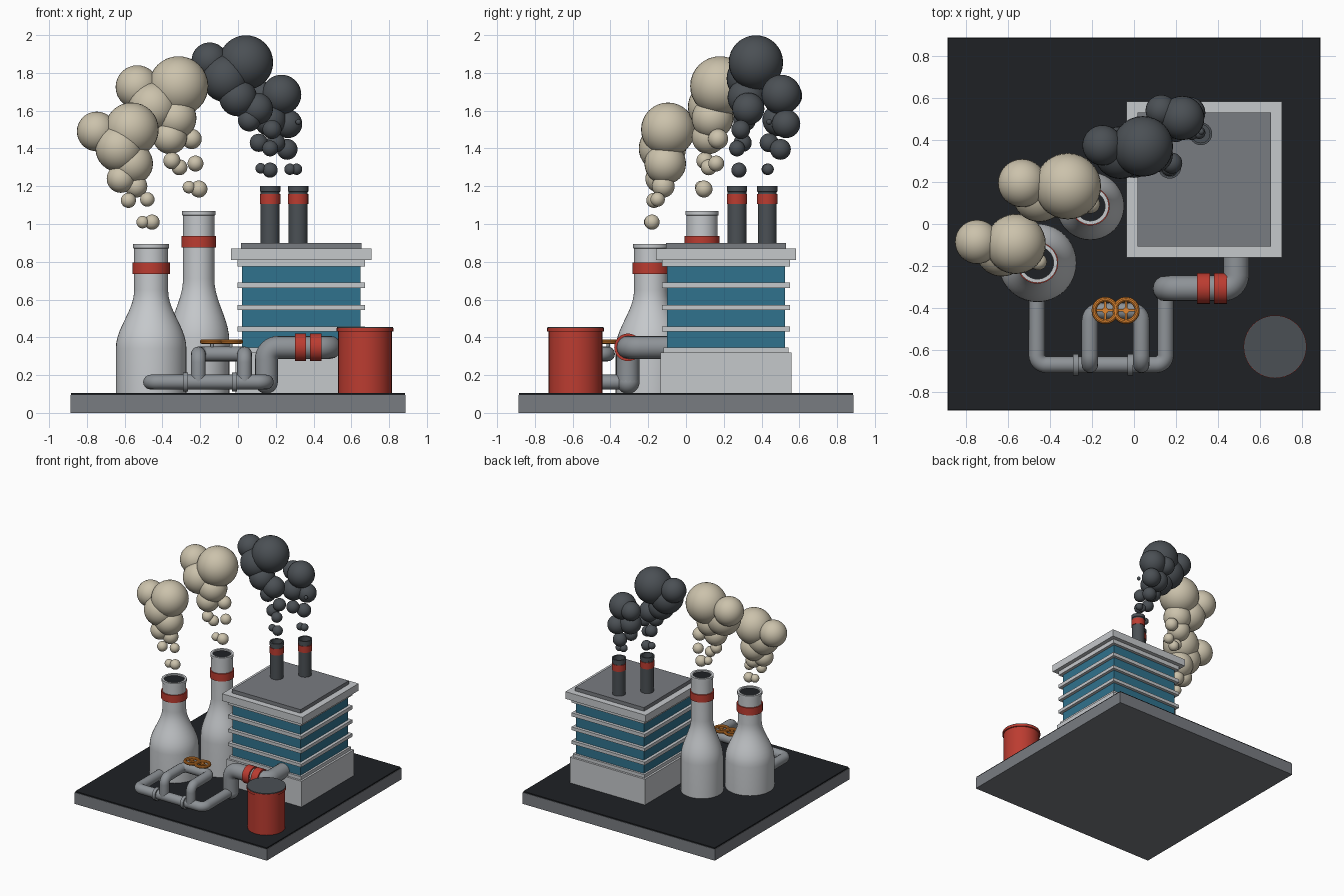
import bpy, math
from mathutils import Vector

if "Cube" in bpy.data.objects:
    bpy.data.objects.remove(bpy.data.objects["Cube"])


def mat(name, r, g, b):
    m = bpy.data.materials.new(name)
    m.diffuse_color = (r, g, b, 1)
    m.use_nodes = True
    m.node_tree.nodes["Principled BSDF"].inputs["Base Color"].default_value = m.diffuse_color
    return m


RED = mat("red_paint", 0.5, 0.045, 0.03)
TEAL = mat("teal_glass", 0.03, 0.17, 0.27)
WHITE = mat("pale_concrete", 0.56, 0.58, 0.6)
GREY = mat("mid_grey", 0.19, 0.2, 0.22)
PIPE = mat("pipe_grey", 0.27, 0.29, 0.31)
DARK = mat("dark_grey", 0.07, 0.08, 0.09)
BLACK = mat("asphalt", 0.013, 0.015, 0.018)
CREAM = mat("cream_smoke", 0.6, 0.54, 0.41)
ORANGE = mat("orange_paint", 0.75, 0.24, 0.03)


def finish(ob, name, m, smooth=False):
    ob.name = name
    ob.data.materials.append(m)
    if smooth:
        bpy.ops.object.shade_smooth_by_angle(angle=math.radians(35))
    return ob


def box(name, x, y, hx, hy, z0, z1, m):
    bpy.ops.mesh.primitive_cube_add(size=1, location=(x, y, (z0 + z1) / 2))
    ob = bpy.context.object
    ob.scale = (2 * hx, 2 * hy, z1 - z0)
    bpy.ops.object.transform_apply(location=False, rotation=False, scale=True)
    return finish(ob, name, m)


def rod(name, a, b, r, m):
    a, b = Vector(a), Vector(b)
    bpy.ops.mesh.primitive_cylinder_add(vertices=32, radius=r, depth=(b - a).length, location=(a + b) / 2)
    ob = bpy.context.object
    ob.rotation_euler = (b - a).to_track_quat('Z', 'Y').to_euler()
    return finish(ob, name, m, True)


def ball(name, c, r, m):
    bpy.ops.mesh.primitive_uv_sphere_add(segments=32, ring_count=16, radius=r, location=c)
    return finish(bpy.context.object, name, m, True)


def lathe(name, x, y, prof, m, n=40):
    """Spin (radius, z) points round a vertical axis; zero radius ends close up."""
    verts = [(r * math.cos(2 * math.pi * i / n), r * math.sin(2 * math.pi * i / n), z)
             for r, z in prof for i in range(n)]
    faces = [(k * n + i, k * n + (i + 1) % n, (k + 1) * n + (i + 1) % n, (k + 1) * n + i)
             for k in range(len(prof) - 1) for i in range(n)]
    faces += [tuple(reversed(range(n))), tuple(range((len(prof) - 1) * n, len(prof) * n))]
    me = bpy.data.meshes.new(name)
    me.from_pydata(verts, [], faces)
    ob = bpy.data.objects.new(name, me)
    ob.location = (x, y, 0)
    bpy.context.collection.objects.link(ob)
    bpy.ops.object.select_all(action='DESELECT')
    ob.select_set(True)
    bpy.context.view_layer.objects.active = ob
    return finish(ob, name, m, True)


def pipe(name, pts, r, bend):
    """Tube through the points with rounded elbows."""
    pts = [Vector(p) for p in pts]
    path = [pts[0]]
    for a, p, b in zip(pts, pts[1:], pts[2:]):
        u, v = (a - p).normalized(), (b - p).normalized()
        for i in range(9):
            t = i / 8 * math.pi / 2
            path.append(p + bend * (u * (1 - math.sin(t)) + v * (1 - math.cos(t))))
    path.append(pts[-1])
    cu = bpy.data.curves.new(name, 'CURVE')
    cu.dimensions = '3D'
    cu.bevel_depth, cu.bevel_resolution, cu.use_fill_caps = r, 6, True
    sp = cu.splines.new('POLY')
    sp.points.add(len(path) - 1)
    for q, p in zip(sp.points, path):
        q.co = (*p, 1)
    ob = bpy.data.objects.new(name, cu)
    bpy.context.collection.objects.link(ob)
    bpy.ops.object.select_all(action='DESELECT')
    ob.select_set(True)
    bpy.context.view_layer.objects.active = ob
    bpy.ops.object.convert(target='MESH')
    return finish(bpy.context.object, name, PIPE, True)


# Ground slab
box("base_slab", 0, 0, 0.888, 0.888, 0, 0.095, GREY)
box("base_asphalt", 0, 0, 0.885, 0.885, 0.095, 0.105, BLACK)

# Factory building: plinth, glazed core, floor bands, cornice, roof
for name, h, z0, z1, m in (("plinth", 0.347, 0.1, 0.32, WHITE), ("plinth_ledge", 0.33, 0.32, 0.347, WHITE),
                           ("glazed_core", 0.313, 0.34, 0.79, TEAL), ("floor_band_1", 0.338, 0.43, 0.457, WHITE),
                           ("floor_band_2", 0.338, 0.545, 0.572, WHITE), ("floor_band_3", 0.338, 0.66, 0.69, WHITE),
                           ("floor_band_4", 0.338, 0.775, 0.81, WHITE), ("cornice", 0.371, 0.81, 0.87, WHITE),
                           ("roof_slab", 0.318, 0.87, 0.9, GREY)):
    box(name, 0.335, 0.212, h, h, z0, z1, m)

# Rooftop chimneys with red collars
for i, (x, y) in enumerate(((0.17, 0.27), (0.318, 0.43))):
    lathe(f"roof_chimney_{i}", x, y, [(0.05, 0.89), (0.05, 1.17), (0.054, 1.172), (0.054, 1.2), (0.043, 1.2),
                                      (0.043, 1.16)], DARK)
    lathe(f"roof_chimney_collar_{i}", x, y, [(0.049, 1.105), (0.054, 1.105), (0.054, 1.158), (0.049, 1.158)], RED)

# Bottle-shaped cooling stacks: (x, y, body radius, neck radius, shoulder z, neck z, top z, collar z)
for i, (x, y, R, r, zs, zn, zt, zc) in enumerate(((-0.46, -0.185, 0.187, 0.09, 0.34, 0.65, 0.895, 0.735),
                                                  (-0.208, 0.085, 0.162, 0.083, 0.38, 0.71, 1.07, 0.875))):
    shoulder = [(r + (R - r) * (1 + math.cos(math.pi * t / 10)) / 2, zs + (zn - zs) * t / 10) for t in range(11)]
    lathe(f"cooling_stack_{i}", x, y, [(R, 0.1)] + shoulder + [(r, zt - 0.025), (r + 0.005, zt - 0.023),
          (r + 0.005, zt), (r - 0.013, zt), (r - 0.013, zt - 0.05)], WHITE)
    lathe(f"stack_collar_{i}", x, y, [(r - 0.002, zc), (r + 0.009, zc), (r + 0.009, zc + 0.062),
                                      (r - 0.002, zc + 0.062)], RED)
    rod(f"stack_opening_{i}", (x, y, zt - 0.05), (x, y, zt - 0.012), r - 0.011, BLACK)

# Storage drum
lathe("drum", 0.672, -0.585, [(0.142, 0.1), (0.142, 0.43), (0.15, 0.432), (0.15, 0.45)], RED)
rod("drum_lid", (0.672, -0.585, 0.445), (0.672, -0.585, 0.456), 0.148, DARK)

# Pipework
pipe("low_pipe", [(-0.463, -0.3, 0.163), (-0.463, -0.67, 0.163), (0.15, -0.67, 0.163), (0.15, -0.305, 0.163)],
     0.039, 0.045)
pipe("valve_loop", [(-0.21, -0.67, 0.163), (-0.21, -0.67, 0.312), (-0.21, -0.415, 0.312), (0.035, -0.415, 0.312),
                    (0.035, -0.67, 0.312), (0.035, -0.67, 0.163)], 0.039, 0.045)
pipe("main_pipe", [(0.15, -0.307, 0.163), (0.15, -0.307, 0.347), (0.487, -0.307, 0.347), (0.487, -0.1, 0.347)],
     0.061, 0.065)
ball("main_pipe_foot", (0.15, -0.307, 0.163), 0.061, PIPE)
for i, x in enumerate((-0.278, -0.018)):
    rod(f"pipe_flange_{i}", (x - 0.013, -0.67, 0.163), (x + 0.013, -0.67, 0.163), 0.051, PIPE)
for i, x in enumerate((0.331, 0.412)):
    rod(f"red_flange_{i}", (x - 0.03, -0.307, 0.347), (x + 0.03, -0.307, 0.347), 0.073, RED)

# Valve handwheels
for i, x in enumerate((-0.137, -0.038)):
    y, z = -0.412, 0.377
    bpy.ops.mesh.primitive_torus_add(major_radius=0.053, minor_radius=0.012, major_segments=32,
                                     minor_segments=10, location=(x, y, z))
    finish(bpy.context.object, f"handwheel_{i}", ORANGE, True)
    for d, (a, b) in enumerate(((0.05, 0), (0, 0.05))):
        rod(f"handwheel_spoke_{i}_{d}", (x - a, y - b, z), (x + a, y + b, z), 0.006, ORANGE)
    rod(f"handwheel_hub_{i}", (x, y, z - 0.01), (x, y, z + 0.01), 0.015, ORANGE)
    rod(f"valve_stem_{i}", (x, y, 0.3), (x, y, z), 0.01, PIPE)


# Smoke plumes, each a chain of puffs (x, y, z, radius)
def plume(name, puffs, m):
    for i, (x, y, z, r) in enumerate(puffs):
        ball(f"{name}_puff_{i}", (x, y, z), r, m)


plume("left_steam", [(-0.455, -0.18, 1.01, 0.04), (-0.505, -0.19, 1.01, 0.033), (-0.48, -0.15, 1.13, 0.038),
                     (-0.58, -0.17, 1.125, 0.04), (-0.62, -0.14, 1.24, 0.075), (-0.54, -0.12, 1.2, 0.06),
                     (-0.56, -0.11, 1.32, 0.11), (-0.63, -0.125, 1.4, 0.125),
                     (-0.563, -0.095, 1.5, 0.143), (-0.748, -0.085, 1.49, 0.105)], CREAM)
plume("right_steam", [(-0.207, 0.095, 1.185, 0.045), (-0.26, 0.08, 1.195, 0.033), (-0.225, 0.16, 1.32, 0.042),
                      (-0.31, 0.12, 1.3, 0.042), (-0.35, 0.1, 1.335, 0.045), (-0.245, 0.17, 1.45, 0.053),
                      (-0.36, 0.12, 1.46, 0.09), (-0.33, 0.14, 1.56, 0.11),
                      (-0.45, 0.14, 1.62, 0.13), (-0.315, 0.18, 1.73, 0.158), (-0.533, 0.195, 1.725, 0.115)], CREAM)
plume("left_smoke", [(0.17, 0.28, 1.285, 0.04), (0.12, 0.28, 1.295, 0.028), (0.17, 0.27, 1.4, 0.042),
                     (0.11, 0.3, 1.43, 0.048), (0.18, 0.29, 1.5, 0.05), (0.06, 0.31, 1.55, 0.06),
                     (0.1, 0.33, 1.61, 0.085), (0.0, 0.32, 1.67, 0.1),
                     (-0.065, 0.34, 1.77, 0.125), (0.042, 0.37, 1.855, 0.144), (-0.15, 0.375, 1.865, 0.096)], DARK)
plume("right_smoke", [(0.31, 0.435, 1.29, 0.03), (0.275, 0.43, 1.29, 0.03), (0.26, 0.5, 1.395, 0.055),
                      (0.2, 0.44, 1.43, 0.05), (0.32, 0.44, 1.54, 0.015), (0.265, 0.53, 1.53, 0.075),
                      (0.17, 0.49, 1.55, 0.085), (0.23, 0.505, 1.685, 0.105), (0.13, 0.54, 1.68, 0.075)], DARK)
